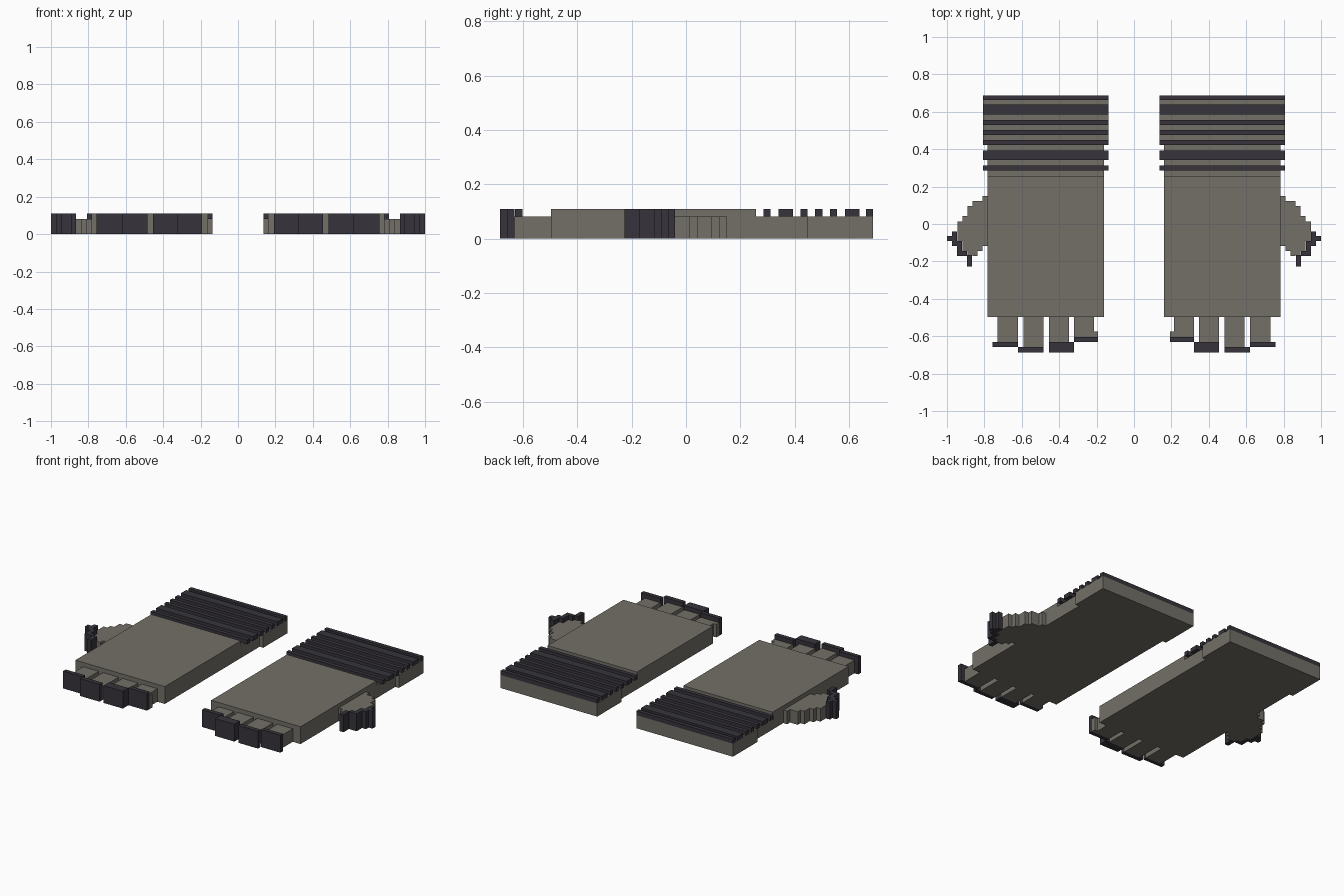
import bpy, bmesh

if "Cube" in bpy.data.objects:
    bpy.data.objects.remove(bpy.data.objects["Cube"])

H, L = 0.109, 0.082   # full height and lower step height


def material(name, rgb):
    m = bpy.data.materials.new(name)
    m.diffuse_color = (*rgb, 1)
    m.use_nodes = True
    m.node_tree.nodes["Principled BSDF"].inputs["Base Color"].default_value = m.diffuse_color
    return m


GREY = material("warm grey", (0.172, 0.162, 0.138))
DARK = material("dark charcoal", (0.037, 0.034, 0.044))


def finish(name, bm, mat):
    """Turn the bmesh into an object mirrored to the other glove."""
    bmesh.ops.recalc_face_normals(bm, faces=bm.faces[:])
    me = bpy.data.meshes.new(name)
    bm.to_mesh(me)
    bm.free()
    me.materials.append(mat)
    ob = bpy.data.objects.new(name, me)
    bpy.context.collection.objects.link(ob)
    mod = ob.modifiers.new("mirror", 'MIRROR')
    mod.use_mirror_merge = False


def prism(bm, pts, z0, z1):
    """Extrude a flat outline from z0 up to z1."""
    face = bm.faces.new([bm.verts.new((x, y, z0)) for x, y in pts])
    ext = bmesh.ops.extrude_face_region(bm, geom=[face])["geom"]
    verts = [v for v in ext if isinstance(v, bmesh.types.BMVert)]
    bmesh.ops.translate(bm, verts=verts, vec=(0, 0, z1 - z0))


def boxes(name, rects, z0, z1, mat):
    bm = bmesh.new()
    for x0, x1, y0, y1 in rects:
        prism(bm, [(x0, y0), (x1, y0), (x1, y1), (x0, y1)], z0, z1)
    finish(name, bm, mat)


def stairs(name, x0, step, columns, height, mat):
    """Stepped outline from (top, bottom) columns of equal width."""
    tops, bottoms = [], []
    for i, (t, b) in enumerate(columns):
        for x in (x0 + i * step, x0 + (i + 1) * step):
            tops.append((x, t))
            bottoms.append((x, b))
    pts = []
    for p in tops + bottoms[::-1]:
        if not pts or p != pts[-1]:
            pts.append(p)
    bm = bmesh.new()
    prism(bm, pts, 0, height)
    finish(name, bm, mat)


# Hand and wrist
boxes("palm", [(0.161, 0.783, -0.497, 0.257)], 0, H, GREY)
boxes("wrist", [(0.161, 0.783, 0.257, 0.445)], 0, L, GREY)
boxes("cuff", [(0.136, 0.808, 0.445, 0.688)], 0, L, GREY)

# Raised bands across the cuff
bands = [(0.286, 0.312), (0.341, 0.394), (0.422, 0.448), (0.476, 0.502),
         (0.530, 0.556), (0.586, 0.640), (0.663, 0.688)]
boxes("cuff_bands", [(0.136, 0.808, a, b) for a, b in bands], L, H, DARK)

# Fingers, with a small knuckle step on the innermost one
tips = [-0.603, -0.632, -0.658, -0.632]
fingers = [(x, x + 0.108, tip, -0.497)
           for x, tip in zip((0.213, 0.347, 0.483, 0.621), tips)]
boxes("fingers", fingers + [(0.192, 0.213, -0.603, -0.576)], 0, L, GREY)

# Claw plates on the finger tips
claws = [(0.192, 0.321, -0.630, -0.603), (0.321, 0.455, -0.686, -0.632),
         (0.483, 0.619, -0.686, -0.658), (0.621, 0.756, -0.658, -0.632)]
boxes("finger_claws", claws, 0, H, DARK)

# Stepped thumb and its claw
stairs("thumb", 0.783, 0.027,
       [(0.151, -0.118), (0.123, -0.145), (0.123, -0.172), (0.096, -0.165),
        (0.043, -0.145), (0.014, -0.091)], L, GREY)
stairs("thumb_claw", 0.865, 0.027,
       [(-0.165, -0.226), (-0.145, -0.172), (-0.091, -0.172),
        (-0.040, -0.118), (-0.064, -0.091)], H, DARK)
